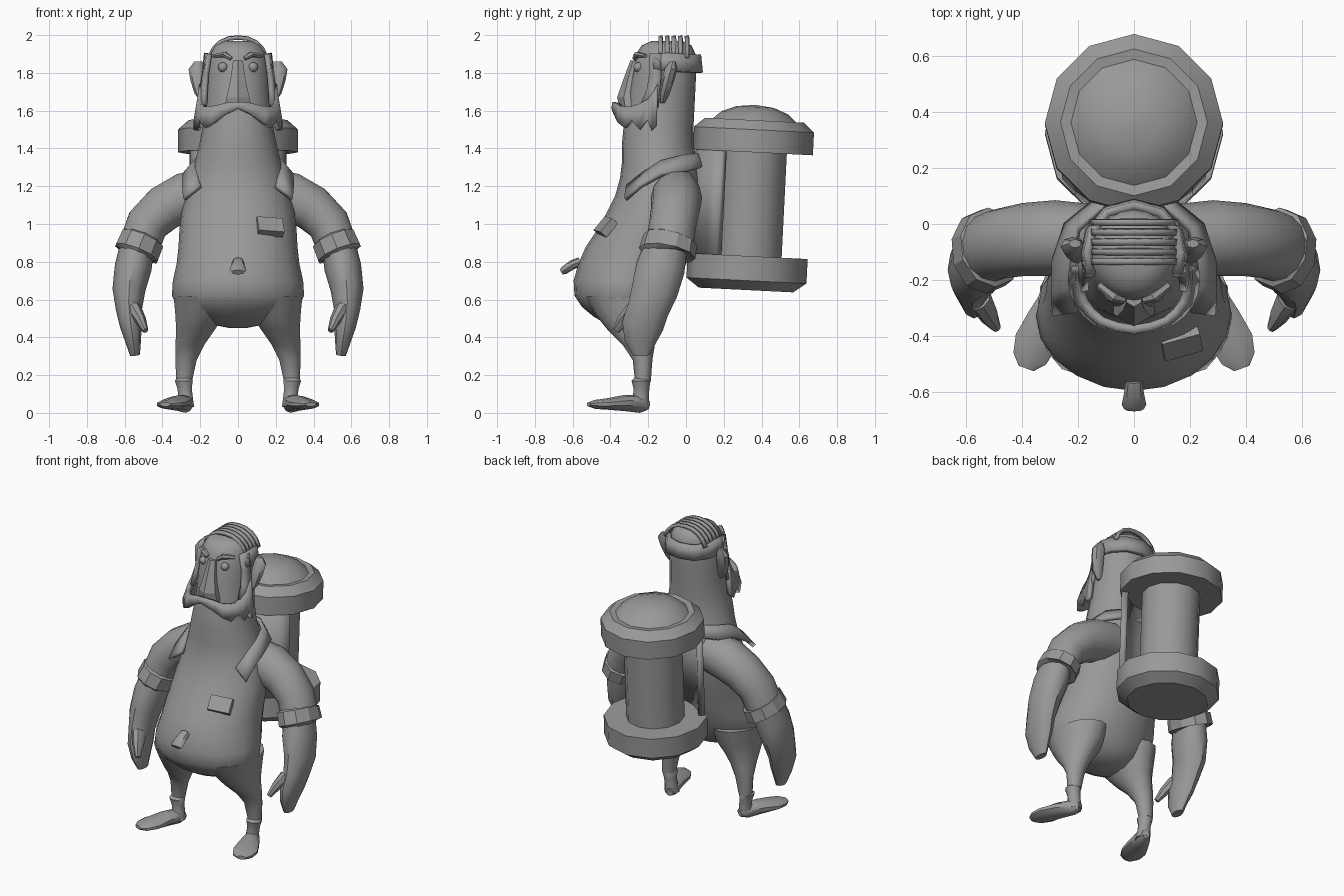
import bpy, bmesh, math
from mathutils import Vector

grey = bpy.data.materials.new("plain_grey")
grey.diffuse_color = (0.32, 0.32, 0.32, 1)


def finish(name, bm, mirror=False, thick=0, angle=40):
    """Turn a bmesh into a shaded object, optionally mirrored and thickened."""
    bmesh.ops.recalc_face_normals(bm, faces=bm.faces[:])
    me = bpy.data.meshes.new(name)
    bm.to_mesh(me)
    bm.free()
    me.materials.append(grey)
    me.shade_smooth()
    me.set_sharp_from_angle(angle=math.radians(angle))
    ob = bpy.data.objects.new(name, me)
    bpy.context.collection.objects.link(ob)
    if mirror:
        ob.modifiers.new("mirror", 'MIRROR')
    if thick:
        s = ob.modifiers.new("thickness", 'SOLIDIFY')
        s.thickness = thick
        s.offset = 0
    return ob


def tube(name, pts, sides=12, flat=False, ref=(0, 1, 0), mirror=False, angle=40):
    """Loft ellipses (x, y, z, radius along ref, radius across) along a path."""
    bm = bmesh.new()
    c = [Vector(p[:3]) for p in pts]
    rings = []
    for i, p in enumerate(pts):
        t = Vector((0, 0, 1)) if flat else (c[min(i + 1, len(c) - 1)] - c[max(i - 1, 0)]).normalized()
        u = Vector(ref)
        u = (u - t * u.dot(t)).normalized()
        v = t.cross(u)
        rings.append([bm.verts.new(c[i] + u * p[3] * math.cos(a) + v * p[4] * math.sin(a))
                      for a in (2 * math.pi * k / sides for k in range(sides))])
    for r, s in zip(rings, rings[1:]):
        for k in range(sides):
            n = (k + 1) % sides
            bm.faces.new((r[k], r[n], s[n], s[k]))
    bm.faces.new(rings[0])
    bm.faces.new(rings[-1])
    return finish(name, bm, mirror, angle=angle)


def sheet(name, pairs, thick=0.02, mirror=True):
    """Thick strip spanned between pairs of edge points."""
    bm = bmesh.new()
    rows = [[bm.verts.new(p) for p in pair] for pair in pairs]
    for a, b in zip(rows, rows[1:]):
        bm.faces.new((a[0], a[1], b[1], b[0]))
    return finish(name, bm, mirror, thick, 30)


# body, neck and head in one loft: height, front, back, half width
body = [(0.45, -0.36, -0.24, 0.05), (0.47, -0.42, -0.18, 0.15), (0.51, -0.49, -0.13, 0.25),
        (0.56, -0.55, -0.10, 0.32), (0.62, -0.59, -0.07, 0.35), (0.70, -0.595, -0.03, 0.345),
        (0.79, -0.57, 0.0, 0.325), (0.88, -0.53, 0.03, 0.315), (0.97, -0.47, 0.05, 0.31),
        (1.06, -0.42, 0.07, 0.30), (1.15, -0.375, 0.08, 0.28), (1.24, -0.35, 0.08, 0.255),
        (1.32, -0.34, 0.06, 0.23), (1.42, -0.34, 0.04, 0.205), (1.52, -0.33, 0.04, 0.185),
        (1.62, -0.31, 0.045, 0.175), (1.72, -0.30, 0.05, 0.17), (1.82, -0.28, 0.055, 0.165),
        (1.90, -0.265, 0.05, 0.15), (1.945, -0.235, 0.03, 0.125), (1.97, -0.18, -0.02, 0.08)]
tube("body", [(0, (f + b) / 2, z, (b - f) / 2, w) for z, f, b, w in body], 20, flat=True)

# legs and boots
tube("leg", [(0.19, -0.31, 0.62, 0.23, 0.155), (0.20, -0.295, 0.52, 0.185, 0.135),
             (0.225, -0.28, 0.44, 0.135, 0.105), (0.255, -0.25, 0.36, 0.085, 0.078),
             (0.275, -0.23, 0.28, 0.052, 0.058), (0.285, -0.228, 0.17, 0.042, 0.043)],
     14, flat=True, mirror=True)
tube("boot_shaft", [(0.285, -0.235, 0.185, 0.038, 0.038), (0.287, -0.238, 0.17, 0.05, 0.05),
                    (0.283, -0.236, 0.13, 0.042, 0.04), (0.278, -0.238, 0.09, 0.042, 0.04),
                    (0.275, -0.245, 0.03, 0.05, 0.045)], 10, flat=True, mirror=True)
tube("boot_foot", [(0.262, -0.2, 0.04, 0.025, 0.025), (0.278, -0.24, 0.048, 0.048, 0.045),
                   (0.315, -0.33, 0.052, 0.042, 0.065), (0.35, -0.42, 0.047, 0.03, 0.08),
                   (0.372, -0.48, 0.045, 0.024, 0.065), (0.385, -0.515, 0.045, 0.012, 0.03)],
     10, ref=(0, 0, 1), mirror=True)

# arms: sleeve, rolled cuff, forearm with mitten hand, thumb
tube("sleeve", [(0.14, -0.05, 1.17, 0.12, 0.13), (0.28, -0.05, 1.14, 0.135, 0.135),
                (0.39, -0.055, 1.085, 0.13, 0.125), (0.48, -0.07, 1.0, 0.125, 0.115),
                (0.525, -0.09, 0.88, 0.125, 0.11)], 14, mirror=True)
tube("sleeve_cuff", [(0.503, -0.08, 0.925, 0.115, 0.10), (0.507, -0.083, 0.917, 0.145, 0.122),
                     (0.537, -0.10, 0.845, 0.152, 0.125), (0.54, -0.10, 0.837, 0.12, 0.10)],
     10, mirror=True, angle=30)
tube("forearm_hand", [(0.53, -0.10, 0.9, 0.11, 0.09), (0.555, -0.135, 0.77, 0.13, 0.098),
                      (0.578, -0.165, 0.65, 0.123, 0.087), (0.577, -0.20, 0.55, 0.11, 0.07),
                      (0.567, -0.23, 0.46, 0.11, 0.058), (0.555, -0.24, 0.38, 0.085, 0.042),
                      (0.545, -0.235, 0.305, 0.045, 0.026)], 12, mirror=True)
tube("thumb", [(0.55, -0.27, 0.55, 0.05, 0.04), (0.515, -0.33, 0.49, 0.038, 0.03),
               (0.49, -0.37, 0.435, 0.018, 0.016)], 8, mirror=True)

# shirt collar, pocket and navel button
sheet("collar", [((0, 0.06, 1.37), (0, 0.09, 1.30)), ((0.12, 0.05, 1.37), (0.14, 0.08, 1.30)),
                 ((0.2, -0.02, 1.36), (0.24, 0.0, 1.28)), ((0.225, -0.13, 1.33), (0.285, -0.13, 1.26)),
                 ((0.215, -0.22, 1.27), (0.29, -0.24, 1.20)), ((0.2, -0.31, 1.20), (0.285, -0.32, 1.13))],
      0.025)
bm = bmesh.new()
bmesh.ops.create_cube(bm, size=1)
for v in bm.verts:
    v.co = Vector((v.co.x * 0.14, v.co.y * 0.045, v.co.z * 0.095))
pocket = finish("pocket", bm)
pocket.location = (0.168, -0.425, 0.985)
pocket.rotation_euler = (-0.7, 0.07, 0.27)
tube("navel_button", [(0, -0.56, 0.80, 0.025, 0.03), (0, -0.60, 0.785, 0.025, 0.035),
                      (0, -0.645, 0.755, 0.022, 0.044), (0, -0.66, 0.745, 0.015, 0.035)],
     8, ref=(0, 0, 1))

# face: nose, eyes, brows, ears
tube("nose", [(0, -0.265, 1.865, 0.03, 0.03), (0, -0.285, 1.77, 0.045, 0.045),
              (0, -0.295, 1.67, 0.07, 0.07), (0, -0.29, 1.61, 0.06, 0.085)], 6, flat=True, angle=20)
bm = bmesh.new()
bmesh.ops.create_uvsphere(bm, u_segments=12, v_segments=8, radius=0.026)
bmesh.ops.translate(bm, vec=(0.08, -0.252, 1.83), verts=bm.verts[:])
finish("eye", bm, mirror=True)
tube("eyebrow", [(0.035, -0.27, 1.875, 0.015, 0.012), (0.07, -0.26, 1.897, 0.02, 0.016),
                 (0.125, -0.215, 1.89, 0.015, 0.01)], 6, mirror=True)
tube("ear", [(0.175, -0.125, 1.64, 0.012, 0.015), (0.195, -0.115, 1.69, 0.028, 0.035),
             (0.21, -0.095, 1.76, 0.033, 0.042), (0.218, -0.08, 1.82, 0.034, 0.044),
             (0.21, -0.07, 1.86, 0.015, 0.022)], 8, flat=True, mirror=True)

# hair band, sideburns, beard with ragged hem and moustache, combed strands
sheet("hair_band", [((0, 0.065, 1.895), (0, 0.075, 1.80)), ((0.095, 0.04, 1.895), (0.1, 0.05, 1.80)),
                    ((0.15, -0.03, 1.90), (0.16, -0.025, 1.805)), ((0.165, -0.1, 1.905), (0.175, -0.1, 1.81)),
                    ((0.15, -0.18, 1.90), (0.17, -0.17, 1.82))], 0.03)
sheet("sideburn", [((0.15, -0.19, 1.90), (0.168, -0.13, 1.90)), ((0.165, -0.19, 1.8), (0.178, -0.13, 1.8)),
                   ((0.172, -0.205, 1.71), (0.192, -0.14, 1.71)), ((0.175, -0.24, 1.63), (0.205, -0.15, 1.62))],
      0.025)
beard = [(0.19, -0.15, 1.74, 1.52), (0.195, -0.175, 1.70, 1.495), (0.195, -0.2, 1.66, 1.55),
         (0.19, -0.24, 1.635, 1.50), (0.175, -0.28, 1.62, 1.55), (0.15, -0.315, 1.62, 1.51),
         (0.115, -0.345, 1.625, 1.535), (0.06, -0.365, 1.64, 1.58), (0, -0.375, 1.645, 1.61)]
sheet("beard", [((x, y, t), (x * 1.13, y - 0.005, b)) for x, y, t, b in beard], 0.03)
for i in range(5):
    y = -0.135 + i * 0.035
    arc = [(0, 1.985), (0.05, 1.98), (0.095, 1.96), (0.13, 1.925), (0.15, 1.88)]
    sheet("hair_strand", [((x, y - 0.01, z), (x, y + 0.012, z + 0.004)) for x, z in arc], 0.02)

# drum carried on the back, leaning slightly
drum_profile = [(-0.45, 0.25), (-0.40, 0.318), (-0.27, 0.318), (-0.27, 0.18), (0.28, 0.18), (0.28, 0.318),
                (0.40, 0.318), (0.45, 0.262), (0.445, 0.225), (0.49, 0.175), (0.52, 0.10), (0.53, 0.01)]
drum = tube("back_drum", [(0, 0, z, r, r) for z, r in drum_profile], 12, flat=True, angle=32)
shell = []
for k in range(5):
    a = math.radians(14.5 * k)
    x, y = 0.285 * math.sin(a), -0.285 * math.cos(a)
    shell.append(((x, y, 0.3), (x, y, -0.29)))
guard = sheet("drum_guard", shell, 0.04)
for ob in (drum, guard):
    ob.location = (0, 0.34, 1.1)
    ob.rotation_euler = (-0.05, 0, 0)
